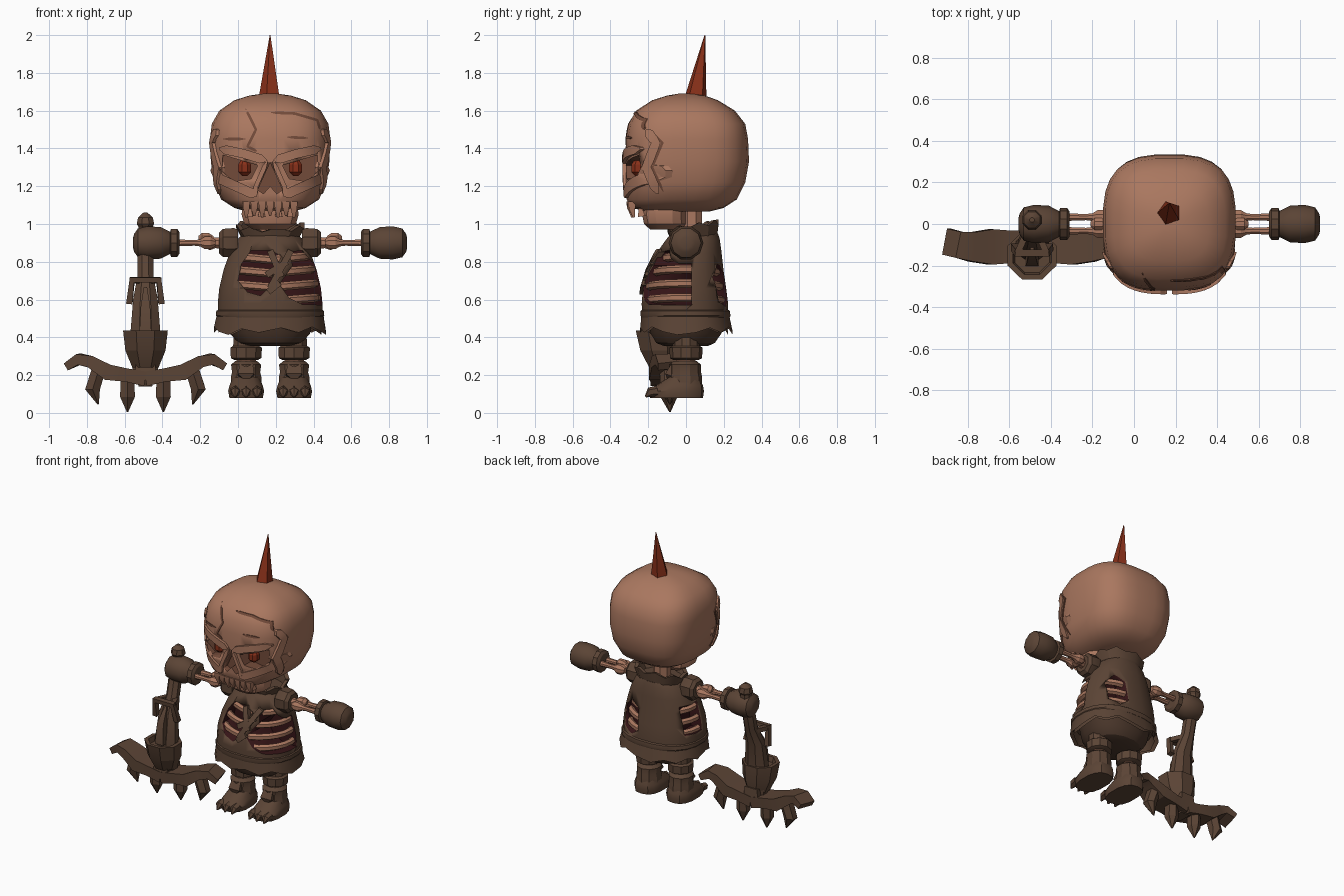
import bpy, bmesh, math
from mathutils import Vector as V

if "Cube" in bpy.data.objects:
    bpy.data.objects.remove(bpy.data.objects["Cube"])

CX = 0.17  # body centre line


def mat(name, col):
    m = bpy.data.materials.new(name)
    m.diffuse_color = (*col, 1)
    m.use_nodes = True
    m.node_tree.nodes["Principled BSDF"].inputs["Base Color"].default_value = m.diffuse_color
    return m


BONE = mat("bone", (0.40, 0.185, 0.115))
SHADE = mat("bone shadow", (0.17, 0.07, 0.042))
BROWN = mat("brown leather", (0.105, 0.058, 0.036))
DARK = mat("dark brown", (0.07, 0.038, 0.024))
MAROON = mat("maroon", (0.035, 0.007, 0.008))
RED = mat("red", (0.25, 0.03, 0.01))


def finish(name, bm, mats, angle=30):
    bmesh.ops.recalc_face_normals(bm, faces=bm.faces)
    me = bpy.data.meshes.new(name)
    bm.to_mesh(me)
    bm.free()
    for m in mats:
        me.materials.append(m)
    ob = bpy.data.objects.new(name, me)
    bpy.context.collection.objects.link(ob)
    bpy.ops.object.select_all(action='DESELECT')
    ob.select_set(True)
    bpy.context.view_layer.objects.active = ob
    bpy.ops.object.shade_smooth_by_angle(angle=math.radians(angle))
    return ob


def skin(bm, loops, cyclic=False, caps=True):
    n = len(loops[0])
    pairs = list(zip(loops, loops[1:])) + ([(loops[-1], loops[0])] if cyclic else [])
    for a, b in pairs:
        for i in range(n):
            bm.faces.new((a[i], a[(i + 1) % n], b[(i + 1) % n], b[i]))
    if caps and not cyclic:
        bm.faces.new(loops[0])
        bm.faces.new(loops[-1])


def sq(v, p):
    return math.copysign(abs(v) ** p, v)


def loft(name, rings, n, mats, e=2.3, cx=CX, caps=True, angle=30, wave=None):
    """Stack of rounded-square rings (z, half width, front y, back y)."""
    bm, loops = bmesh.new(), []
    for k, (z, hw, y0, y1) in enumerate(rings):
        row = []
        for i in range(n):
            t = 2 * math.pi * (i + .5) / n
            x, y = hw * sq(math.cos(t), 2 / e), (y0 + y1) / 2 + (y1 - y0) / 2 * sq(math.sin(t), 2 / e)
            row.append(bm.verts.new((cx + x, y, z + (wave(k, i, y) if wave else 0))))
        loops.append(row)
    skin(bm, loops, caps=caps)
    return finish(name, bm, mats, angle)


def surf(rings, e, a, z, side):
    """Point on a loft: a is x offset for the front/back, or y for a side."""
    z = min(max(z, rings[0][0] + 1e-4), rings[-1][0] - 1e-4)
    lo, hi = next((p, q) for p, q in zip(rings, rings[1:]) if p[0] <= z <= q[0])
    f = (z - lo[0]) / (hi[0] - lo[0])
    _, hw, y0, y1 = (p + (q - p) * f for p, q in zip(lo, hi))
    cy, hy = (y0 + y1) / 2, (y1 - y0) / 2
    if side:
        u = min(abs(a - cy) / hy, .99)
        return V((CX + side * hw * (1 - u ** e) ** (1 / e), a, z)), V((side, 0, 0))
    u = min(abs(a) / hw, .99)
    return V((CX + a, cy - hy * (1 - u ** e) ** (1 / e), z)), V((0, -1, 0))


def strip(name, rings, e, pts, w, off, m, side=0, taper=True):
    """Plate laid along a path on the surface of a loft."""
    path = []
    for p, q in zip(pts, pts[1:]):
        path += [V(p).lerp(V(q), k / 4) for k in range(4)]
    path.append(V(pts[-1]))
    bm, loops = bmesh.new(), []
    for i, p in enumerate(path):
        d = (path[min(i + 1, len(path) - 1)] - path[max(i - 1, 0)]).normalized()
        h = V((-d.y, d.x)) * w * (.25 if taper and i in (0, len(path) - 1) else 1)
        (a, nrm), (b, _) = surf(rings, e, *(p + h), side), surf(rings, e, *(p - h), side)
        loops.append([bm.verts.new(c) for c in
                      (a + nrm * off, b + nrm * off, b - nrm * .02, a - nrm * .02)])
    skin(bm, loops)
    return finish(name, bm, [m], 20)


def tube(name, pts, radii, n, m, ref=(0, 1, 0), cyclic=False, angle=30):
    """Sweep with a radius, or a pair of radii, at each point."""
    bm, loops, ref, pts = bmesh.new(), [], V(ref), [V(p) for p in pts]
    for i, p in enumerate(pts):
        a, b = (pts[i - 1], pts[(i + 1) % len(pts)]) if cyclic else (
            pts[max(i - 1, 0)], pts[min(i + 1, len(pts) - 1)])
        t = (b - a).normalized()
        s = ref.cross(t).normalized()
        u = t.cross(s)
        r = radii[i] if isinstance(radii, list) else radii
        ra, rb = r if isinstance(r, tuple) else (r, r)
        ang = [2 * math.pi * (k + .5) / n for k in range(n)]
        loops.append([bm.verts.new(p + s * ra * math.cos(g) + u * rb * math.sin(g)) for g in ang])
    skin(bm, loops, cyclic)
    return finish(name, bm, [m], angle)


def cut(target, poly, y0, y1, mats):
    """Subtract a prism whose outline is in x (from the centre line) and z."""
    bm = bmesh.new()
    skin(bm, [[bm.verts.new((CX + x, y, z)) for x, z in poly] for y in (y0, y1)])
    for f in bm.faces:
        f.material_index = 1
    c = finish("cutter", bm, mats)
    c.hide_render = True
    c.hide_set(True)
    md = target.modifiers.new("cut", 'BOOLEAN')
    md.operation, md.solver, md.object = 'DIFFERENCE', 'EXACT', c
    bpy.context.view_layer.objects.active = target
    bpy.ops.object.modifier_apply(modifier=md.name)
    bpy.data.objects.remove(c)


def flip(pts, s):
    return [(s * x, z) for x, z in pts]


# Skull with eye sockets and nose
HEAD = [(1.065, .12, -.20, .12), (1.085, .19, -.29, .20), (1.13, .26, -.315, .27), (1.22, .30, -.32, .315),
        (1.33, .315, -.32, .335), (1.45, .32, -.32, .33), (1.53, .31, -.305, .315), (1.60, .27, -.265, .26),
        (1.655, .19, -.18, .17), (1.68, .11, -.10, .10), (1.69, .04, -.04, .04)]
HE = 2.9
skull = loft("skull", HEAD, 28, [BONE, SHADE], HE, angle=45)
SOCKET = [(.065, 1.31), (.25, 1.365), (.255, 1.28), (.19, 1.225), (.10, 1.24)]
for s in (-1, 1):
    cut(skull, flip(SOCKET, s), -.6, -.225, [BONE, SHADE])
cut(skull, [(0, 1.325), (.065, 1.18), (.035, 1.16), (0, 1.20), (-.035, 1.16), (-.065, 1.18)], -.6, -.27, [BONE, SHADE])

for s in (-1, 1):
    # Eyes, brows, cheekbones and temple rims
    tube("eye", [(CX + s * .135, -.255, z) for z in (1.255, 1.275, 1.315, 1.345)], [.015, .037, .037, .015], 8, RED)
    strip("brow", HEAD, HE, flip([(.02, 1.335), (.14, 1.372), (.27, 1.40)], s), .024, .018, BONE)
    strip("cheekbone", HEAD, HE, flip([(.07, 1.15), (.17, 1.195), (.27, 1.24), (.30, 1.31)], s), .026, .016, BONE)
    strip("nose_rim", HEAD, HE, flip([(.015, 1.335), (.075, 1.20), (.08, 1.15)], s), .012, .016, BONE)
    strip("temple_rim", HEAD, HE, [(-.21, 1.50), (-.16, 1.43), (-.21, 1.30), (-.15, 1.16)], .025, .014, BONE, s)
    strip("temple_crack", HEAD, HE, [(-.185, 1.49), (-.125, 1.43), (-.18, 1.30), (-.12, 1.17)], .007, .004, SHADE, s)

# Forehead cracks
for c in ([(-.13, 1.61), (-.075, 1.50), (-.12, 1.41), (-.07, 1.385)], [(.005, 1.59), (.13, 1.585), (.25, 1.55), (.265, 1.50)],
          [(-.25, 1.45), (-.13, 1.45)], [(.09, 1.46), (.20, 1.455)]):
    strip("forehead_crack", HEAD, HE, c, .007, .004, SHADE)

# Jaw, teeth and neck
loft("jaw", [(.97, .09, -.19, -.02), (1.0, .14, -.225, 0), (1.05, .155, -.235, 0), (1.085, .15, -.23, 0)], 12, [BONE], 2.8)
for i in range(7):
    x = (i - 3) * .042
    y = -.295 + .6 * x * x
    tube("upper_tooth", [(CX + x, y, 1.12), (CX + x, y, 1.085), (CX + x, y + .01, 1.035 + .01 * (i % 2))],
         [(.027, .03), (.024, .024), (.008, .008)], 4, BONE)
for s in (-1, 1):
    for x in (.045, .11):
        tube("lower_tooth", [(CX + s * x, -.235, 1.04), (CX + s * x, -.245, 1.105)], [.028, .006], 4, BONE)
tube("neck", [(CX, .03, .9), (CX, .03, 1.1)], .06, 8, BONE)

# Head spike
tube("head_spike", [(CX, .05, 1.66), (CX, .10, 2.0)], [.062, .002], 5, RED, angle=10)

# Torso with torn openings
BODY = [(.50, .28, -.235, .225), (.58, .28, -.237, .225), (.66, .272, -.23, .215), (.76, .248, -.20, .20),
        (.85, .215, -.155, .19), (.92, .175, -.105, .18), (.95, .14, -.08, .17)]
torso = loft("torso", BODY, 20, [BROWN, MAROON], 2.3)
for poly, y0, y1 in (
        ([(.05, .68), (.10, .61), (.17, .575), (.32, .57), (.32, .72), (.22, .80), (.17, .86), (.10, .85), (.12, .78)], -.5, .03),
        ([(-.17, .70), (-.12, .64), (-.05, .62), (-.01, .66), (.02, .75), (.06, .83), (.0, .86), (-.10, .86), (-.15, .79)], -.5, -.05),
        ([(-.19, .61), (-.4, .59), (-.4, .78), (-.20, .80), (-.175, .7)], -.03, .12),
        ([(.06, .60), (.12, .56), (.19, .59), (.20, .72), (.14, .79), (.07, .75)], .10, .5)):
    cut(torso, poly, y0, y1, [BROWN, MAROON])

# Ribs
for z in (.60, .675, .75, .82):
    _, _, y0, y1 = min(BODY, key=lambda r: abs(r[0] - z))
    hw = surf(BODY, 2.3, (y0 + y1) / 2, z, 1)[0].x - CX
    ring = [(CX + (hw - .03) * math.cos(t), (y0 + y1) / 2 + ((y1 - y0) / 2 - .03) * math.sin(t),
             z + .02 * abs(math.cos(t)) - .01) for t in [i * math.pi / 12 for i in range(24)]]
    tube("rib", ring, (.022, .023), 6, BONE, (0, 0, 1), True)

# Chest straps
for c in ([(.11, .86), (.0, .66)], [(.0, .86), (.06, .72)], [(-.02, .73), (.09, .80)], [(-.01, .64), (.05, .69)]):
    strip("chest_strap", BODY, 2.3, c, .017, .014, BROWN, taper=False)

# Belt, ragged skirt, trousers and collar
loft("belt", [(.505, .283, -.24, .235), (.515, .29, -.243, .238), (.54, .288, -.243, .234), (.55, .27, -.23, .22)], 20, [BROWN])
rag = [0, .025, .0, .03, .005, -.012, .02]
loft("skirt", [(.425, .30, -.245, .25), (.52, .285, -.238, .23), (.515, .26, -.21, .205), (.425, .275, -.225, .225)], 20, [BROWN],
     caps=False, wave=lambda k, i, y: rag[i % 7] if k in (0, 3) else 0)
loft("trousers", [(.355, .12, -.12, .12), (.37, .17, -.16, .155), (.42, .215, -.19, .19), (.52, .24, -.2, .2)], 16, [DARK])
loft("collar", [(.92, .15, -.085, .165), (.985, .185, -.10, .175), (.985, .16, -.075, .15), (.92, .12, -.06, .14)], 16, [BROWN],
     caps=False, wave=lambda k, i, y: (.012 * (-1) ** i + .16 * y) if k in (1, 2) else 0)


def xs(s, ds, y=0, z=.9):
    return [(CX + s * d, y, z) for d in ds]


for s in (-1, 1):
    # Shoulder pads, arm bones, cuffs and fists
    tube("shoulder_pad", xs(s, (.17, .19, .25, .27)), [.075, .085, .08, .06], 8, BROWN)
    tube("upper_arm", xs(s, (.25, .29, .32, .35)), [.035, .03, .042, .025], 8, BONE)
    for y in (-.033, .033):
        tube("forearm_bone", xs(s, (.29, .315, .345, .37, .40, .50), y), [.02, .036, .036, .02, .016, .02], 8, BONE)
    tube("elbow_knob", xs(s, (.30, .325, .36, .38), 0, .925), [.012, .03, .03, .012], 8, BONE)
    tube("cuff", xs(s, (.48, .492, .525, .53)), [.06, .078, .078, .06], 10, BROWN)
    tube("fist", xs(s, (.525, .545, .58, .65, .70, .72, .725)), [.06, .07, .088, .092, .08, .05, .03], 10, BROWN, angle=40)

    # Legs and clawed boots
    lx = CX + s * .127
    tube("knee_cuff", [(lx, .0, z) for z in (.40, .355, .345, .29, .28)], [.07, .072, .088, .085, .065], 10, BROWN)
    tube("shin", [(lx, .0, .29), (lx, -.01, .2)], [.055, .06], 8, BONE)
    tube("boot_top", [(lx, -.005, z) for z in (.275, .255, .215, .19, .12)],
         [(.06, .06), (.084, .085), (.078, .085), (.085, .09), (.085, .09)], 10, BROWN)
    tube("boot_knee_plate", [(lx, -.06, .25), (lx, -.09, .2), (lx, -.09, .17)], [(.05, .03), (.06, .03), (.01, .01)], 4, BROWN)
    loft("foot", [(.08, .09, -.19, .09), (.115, .097, -.20, .095), (.145, .09, -.16, .09), (.19, .07, -.09, .07)], 14, [BROWN], 2.6, lx)
    for dx in (-.058, 0, .058):
        tube("claw", [(lx + dx, -.15, .115), (lx + dx, -.19, .11), (lx + dx, -.215, .085)], [.03, .026, .005], 6, BROWN, (0, 0, 1))

# Grapnel weapon: shaft, pommel and ridged stem
WX, WY = -.49, -.11
tube("pommel", [(WX, .02, z) for z in (.95, .985, 1.0, 1.035, 1.06)], [.04, .04, .05, .042, .012], 8, BROWN)
tube("shaft", [(WX, .015, .98), (WX, -.01, .85), (WX, -.04, .72), (WX, -.09, .6), (WX, WY, .4), (WX, WY, .2)],
     [.035, .045, .045, (.07, .05), (.088, .065), (.07, .06)], 8, BROWN, angle=20)
tube("stem_ridge", [(WX, -.11, .66), (WX, -.165, .56), (WX, -.18, .42)], [(.012, .02), (.035, .03), (.045, .03)], 4, BROWN)

# Hand guard bracket
tube("guard_bracket", [(WX - .085, -.11, .58), (WX - .07, -.14, .705), (WX + .07, -.14, .705), (WX + .085, -.11, .58)],
     (.024, .024), 4, BROWN)
for s in (-1, 1):
    tube("guard_arm", [(WX + s * .07, -.14, .70), (WX + s * .03, -.05, .70)], .022, 4, BROWN, (0, 0, 1))

# Flared socket, barbed arms and spikes
loft("grapnel_socket", [(.24, .075, -.20, -.05), (.33, .115, -.25, -.03), (.435, .128, -.275, -.03), (.435, .10, -.25, -.05),
                        (.40, .09, -.24, -.06)], 8, [BROWN], 2, WX, angle=15)
tube("grapnel_hub", [(WX, WY, .28), (WX, WY, .2), (WX, WY, .14)], [(.07, .10), (.08, .11), (.05, .07)], 4, BROWN)
for s in (-1, 1):
    tube("grapnel_arm", [(WX + s * d, WY + dy, z) for d, dy, z in ((0, 0, .18), (.10, 0, .20), (.20, .0, .215), (.29, .0, .27),
         (.35, .01, .285), (.41, .025, .25))], [(.055, .11), (.05, .11), (.06, .12), (.045, .10), (.04, .09), (.03, .09)], 4, BROWN)
    for d, lean, top, tip in ((.095, .0, .2, .005), (.25, .03, .22, .045)):
        tube("grapnel_spike", [(WX + s * d, -.09, top), (WX + s * (d + lean), -.09, tip + .08), (WX + s * d, -.085, tip)],
             [(.042, .05), (.045, .045), (.004, .004)], 6, BROWN, angle=15)
